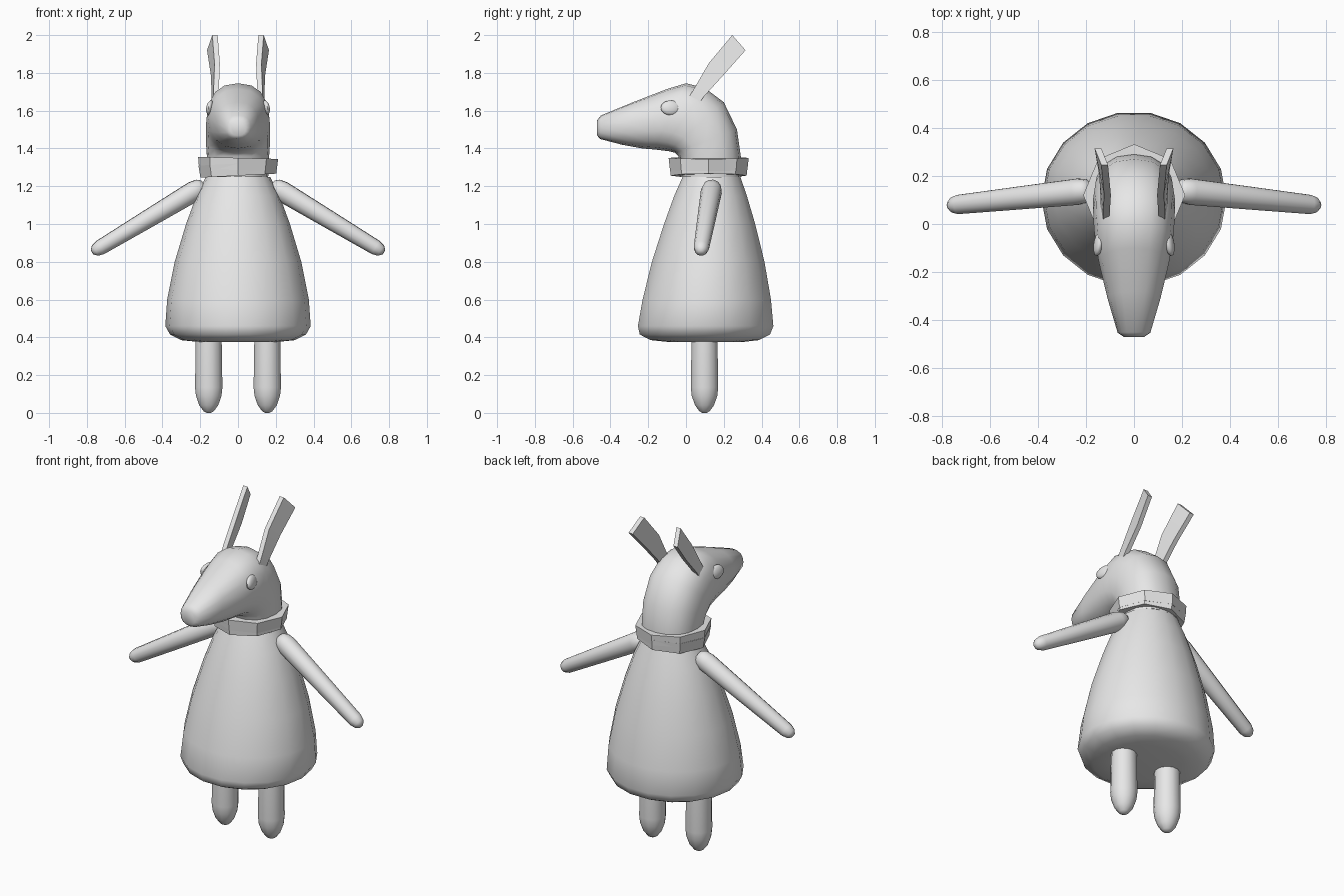
import bpy, bmesh, math
from mathutils import Vector, Matrix

cube = bpy.data.objects.get("Cube")
if cube:
    bpy.data.objects.remove(cube, do_unlink=True)

GREY = (0.8, 0.8, 0.8, 1)
mat = bpy.data.materials.new("plain grey")
mat.use_nodes = True
mat.diffuse_color = GREY
mat.node_tree.nodes["Principled BSDF"].inputs["Base Color"].default_value = GREY


def finish(name, bm, smooth=40):
    bmesh.ops.recalc_face_normals(bm, faces=bm.faces)
    me = bpy.data.meshes.new(name)
    bm.to_mesh(me)
    bm.free()
    me.materials.append(mat)
    ob = bpy.data.objects.new(name, me)
    bpy.context.collection.objects.link(ob)
    if smooth:
        bpy.ops.object.select_all(action='DESELECT')
        ob.select_set(True)
        bpy.context.view_layer.objects.active = ob
        bpy.ops.object.shade_smooth_by_angle(angle=math.radians(smooth))
    return ob


def loft(rings):
    """Skin a list of equal-length point rings and cap both ends."""
    bm = bmesh.new()
    rows = [[bm.verts.new(p) for p in ring] for ring in rings]
    n = len(rows[0])
    for a, b in zip(rows, rows[1:]):
        for i in range(n):
            j = (i + 1) % n
            bm.faces.new((a[i], a[j], b[j], b[i]))
    bm.faces.new(rows[0])
    bm.faces.new(rows[-1])
    return bm


def oval(centre, u, v, n, power=1.0):
    """Ring of n points spanned by the half-axes u and v."""
    def soft(t):
        return math.copysign(abs(t) ** power, t)
    angles = [2 * math.pi * i / n for i in range(n)]
    return [Vector(centre) + Vector(u) * soft(math.cos(a)) + Vector(v) * soft(math.sin(a))
            for a in angles]


def limb(name, start, end, profile, n=12):
    """Round limb; profile holds (fraction along, radius)."""
    start, end = Vector(start), Vector(end)
    axis = (end - start).normalized()
    u = axis.orthogonal().normalized()
    v = axis.cross(u)
    return finish(name, loft([oval(start.lerp(end, t), u * r, v * r, n) for t, r in profile]), 60)


# Bell-shaped body: height, half-width, front y, back y
body = [(0.375, 0.20, -0.09, 0.30), (0.385, 0.30, -0.19, 0.39), (0.415, 0.36, -0.25, 0.45),
        (0.46, 0.385, -0.26, 0.468), (0.6, 0.375, -0.235, 0.455), (0.8, 0.335, -0.185, 0.42),
        (1.0, 0.275, -0.12, 0.37), (1.15, 0.22, -0.065, 0.325), (1.25, 0.17, -0.02, 0.29)]
finish("body", loft([oval((0, (f + b) / 2, z), (w, 0, 0), (0, (b - f) / 2, 0), 18)
                     for z, w, f, b in body]), 60)

# Neck bending into the snout: back/top point, front/under point, half-width
head = [((0.29, 1.25), (-0.03, 1.25), 0.16), ((0.29, 1.36), (-0.04, 1.36), 0.165),
        ((0.27, 1.5), (-0.06, 1.378), 0.17), ((0.2, 1.645), (-0.09, 1.385), 0.17),
        ((0.1, 1.72), (-0.13, 1.39), 0.167), ((0, 1.745), (-0.17, 1.395), 0.16),
        ((-0.1, 1.715), (-0.23, 1.4), 0.145), ((-0.28, 1.645), (-0.34, 1.42), 0.11),
        ((-0.45, 1.575), (-0.455, 1.45), 0.068), ((-0.47, 1.55), (-0.47, 1.468), 0.042)]
rings = []
for top, under, w in head:
    a, b = Vector((0, *top)), Vector((0, *under))
    rings.append(oval((a + b) / 2, (w, 0, 0), (a - b) / 2, 16, 0.85))
finish("head", loft(rings), 60)

# Collar wrapped as two slightly tilted faceted bands
for name, tilt, z, grow in (("collar_upper", 1.5, 1.318, 0.0), ("collar_lower", -3, 1.288, -0.004)):
    loops = [oval((0, 0, h), (r + grow, 0, 0), (0, r + grow, 0), 8)
             for r, h in ((0.15, -0.032), (0.205, -0.032), (0.212, 0.032), (0.15, 0.032))]
    bm = loft(loops)
    bm.transform(Matrix.Translation((0, 0.12, z)) @ Matrix.Rotation(math.radians(tilt), 4, 'Y'))
    finish(name, bm, 0)

# Paired parts
for side, s in (("left", 1), ("right", -1)):
    limb(side + "_arm", (s * 0.18, 0.14, 1.205), (s * 0.772, 0.077, 0.85),
         [(0, 0.03), (0.03, 0.048), (0.09, 0.056), (0.5, 0.049), (0.93, 0.041),
          (0.975, 0.032), (1, 0.014)])
    limb(side + "_leg", (s * 0.155, 0.098, 0.45), (s * 0.155, 0.098, 0),
         [(0, 0.07), (0.7, 0.075), (0.8, 0.07), (0.91, 0.052), (0.98, 0.028), (1, 0.012)])

    # Flat ear widening to a slanted tip: front edge, back edge, their x
    ear = [((0.02, 1.68), (0.07, 1.64), 0.115, 0.125), ((0.045, 1.72), (0.095, 1.675), 0.115, 0.125),
           ((0.12, 1.85), (0.2, 1.79), 0.11, 0.13), ((0.245, 2.0), (0.315, 1.92), 0.122, 0.15)]
    t = 0.014
    rings = [[(s * (xf - t), *f), (s * (xf + t), *f), (s * (xb + t), *b), (s * (xb - t), *b)]
             for f, b, xf, xb in ear]
    finish(side + "_ear", loft(rings), 30)

    # Flattened oval eye lying against the cheek
    bm = bmesh.new()
    bmesh.ops.create_uvsphere(bm, u_segments=14, v_segments=8, radius=1)
    bm.transform(Matrix.Translation((s * 0.147, -0.08, 1.615))
                 @ Matrix.Rotation(s * math.radians(10), 4, 'Z')
                 @ Matrix.Rotation(s * math.radians(-10), 4, 'Y')
                 @ Matrix.Diagonal((0.02, 0.055, 0.04, 1)))
    finish(side + "_eye", bm, 60)
